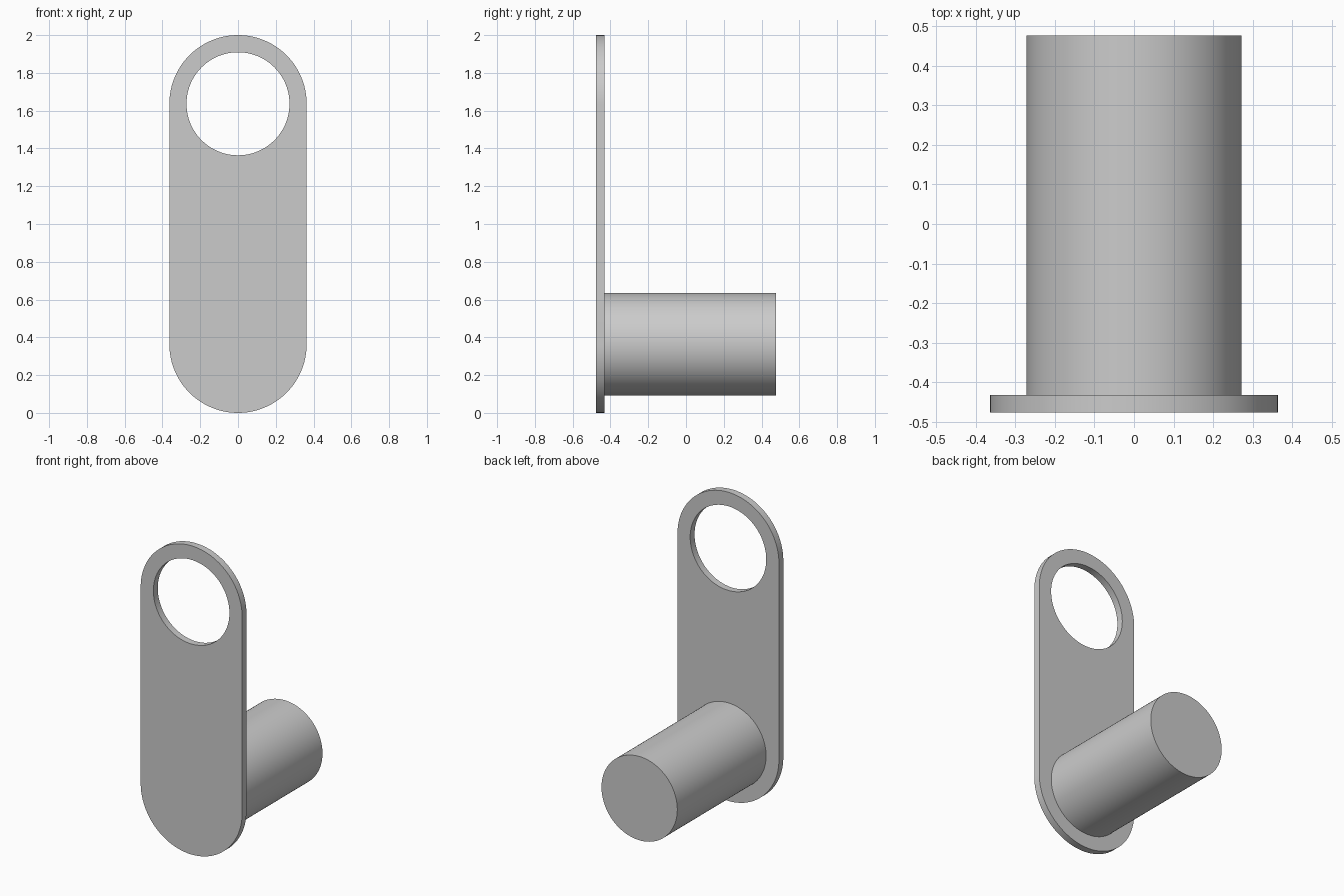
import bpy, bmesh
from math import pi, sin, cos
from mathutils import Matrix

if "Cube" in bpy.data.objects:
    bpy.data.objects.remove(bpy.data.objects["Cube"])

R, HOLE_R, PIN_R = 0.3636, 0.2727, 0.2716   # plate end, hole, pin radii
LOW, HIGH = R, 2 - R                        # centres of the rounded ends
FRONT, PLATE_BACK, BACK = -0.477, -0.432, 0.477
SIDES = 96


def arc(cz, r, start, sweep, n):
    return [(r * cos(start + sweep * i / n), FRONT, cz + r * sin(start + sweep * i / n))
            for i in range(n + 1)]


def add_loop(bm, points):
    verts = [bm.verts.new(p) for p in points]
    return [bm.edges.new((v, verts[i - 1])) for i, v in enumerate(verts)]


def finish(bm, name):
    bmesh.ops.recalc_face_normals(bm, faces=bm.faces)
    mesh = bpy.data.meshes.new(name)
    bm.to_mesh(mesh)
    bm.free()
    obj = bpy.data.objects.new(name, mesh)
    bpy.context.collection.objects.link(obj)
    bpy.ops.object.select_all(action='DESELECT')
    bpy.context.view_layer.objects.active = obj
    obj.select_set(True)
    bpy.ops.object.shade_smooth_by_angle(angle=pi / 6)
    return obj


# Plate: stadium outline with a round hole, extruded to thickness
bm = bmesh.new()
outline = arc(HIGH, R, 0, pi, SIDES // 2) + arc(LOW, R, pi, pi, SIDES // 2)
hole = arc(HIGH, HOLE_R, 0, 2 * pi, SIDES)[:-1]
edges = add_loop(bm, outline) + add_loop(bm, hole)
bmesh.ops.triangle_fill(bm, edges=edges, use_beauty=True, use_dissolve=False, normal=(0, -1, 0))
ext = bmesh.ops.extrude_face_region(bm, geom=bm.faces[:], use_keep_orig=True)
moved = [g for g in ext["geom"] if isinstance(g, bmesh.types.BMVert)]
bmesh.ops.translate(bm, verts=moved, vec=(0, PLATE_BACK - FRONT, 0))
finish(bm, "link_plate")

# Pin: solid cylinder standing out from the back of the plate
bm = bmesh.new()
pin_start = PLATE_BACK - 0.005
bmesh.ops.create_cone(
    bm, cap_ends=True, segments=SIDES, radius1=PIN_R, radius2=PIN_R, depth=BACK - pin_start,
    matrix=Matrix.Translation((0, (pin_start + BACK) / 2, LOW)) @ Matrix.Rotation(pi / 2, 4, 'X'))
finish(bm, "link_pin")
